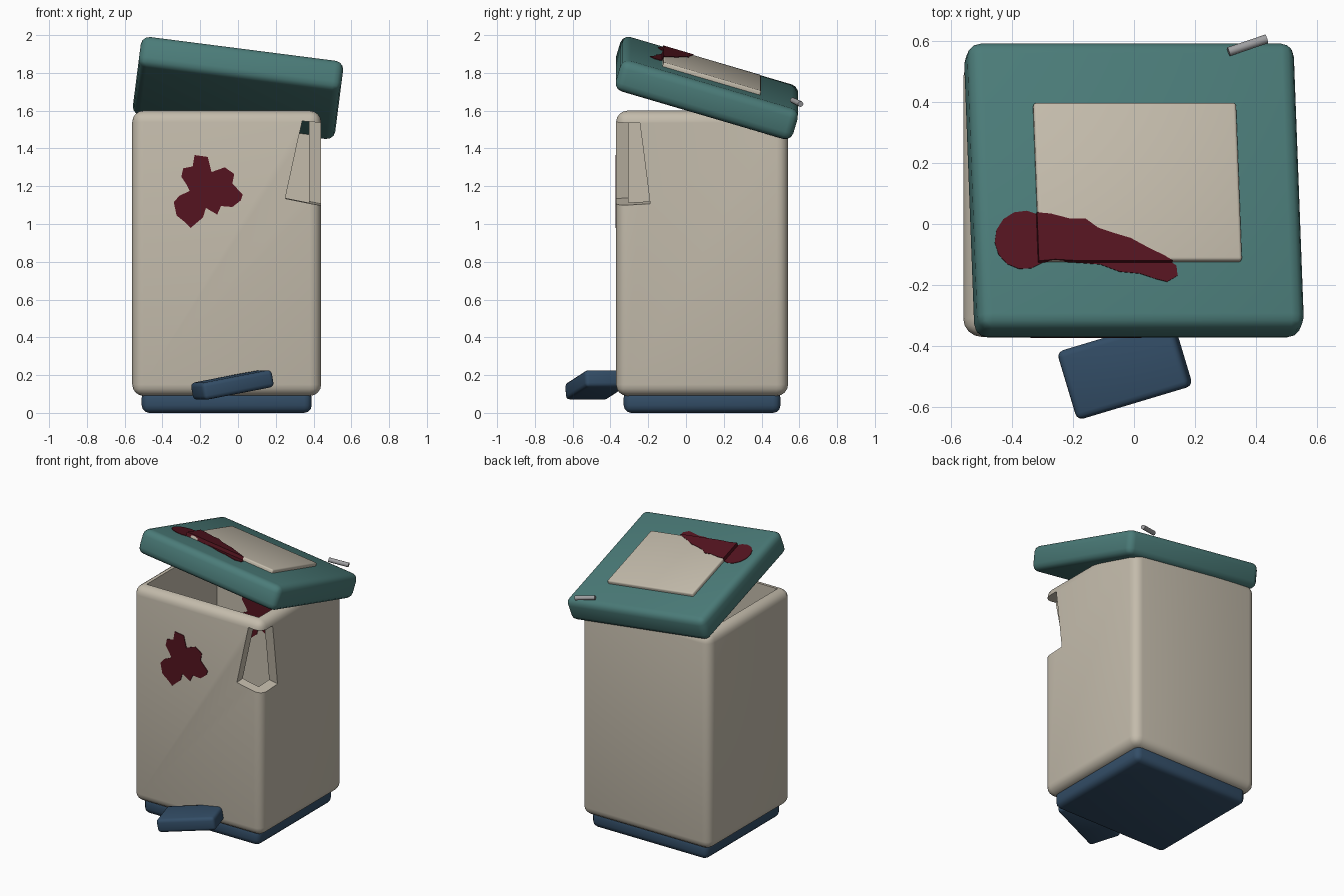
import bpy, bmesh
from math import radians, cos, sin
from mathutils import Matrix, Vector, Euler

if "Cube" in bpy.data.objects:
    bpy.data.objects.remove(bpy.data.objects["Cube"])


def material(name, rgb):
    m = bpy.data.materials.new(name)
    m.diffuse_color = (*rgb, 1)
    m.use_nodes = True
    m.node_tree.nodes["Principled BSDF"].inputs["Base Color"].default_value = m.diffuse_color
    return m


CREAM = material("cream", (0.55, 0.50, 0.41))
TEAL = material("teal", (0.07, 0.20, 0.19))
NAVY = material("navy", (0.033, 0.075, 0.135))
RED = material("dark_red", (0.09, 0.007, 0.014))
STEEL = material("steel", (0.35, 0.35, 0.36))


def finish(name, bm, mat=None, matrix=Matrix()):
    bmesh.ops.recalc_face_normals(bm, faces=bm.faces[:])
    me = bpy.data.meshes.new(name)
    bm.to_mesh(me)
    bm.free()
    ob = bpy.data.objects.new(name, me)
    bpy.context.collection.objects.link(ob)
    ob.matrix_world = matrix
    if mat:
        me.materials.append(mat)
    return ob


def smooth(ob, angle=35):
    bpy.ops.object.select_all(action='DESELECT')
    ob.select_set(True)
    bpy.context.view_layer.objects.active = ob
    bpy.ops.object.shade_smooth_by_angle(angle=radians(angle))


def box(name, lo, hi, bevel=0, mat=None, matrix=Matrix(), segments=3):
    lo, hi = Vector(lo), Vector(hi)
    bm = bmesh.new()
    bmesh.ops.create_cube(bm, size=1)
    for v in bm.verts:
        v.co = (lo + hi) / 2 + v.co * (hi - lo)
    if bevel:
        bmesh.ops.bevel(bm, geom=bm.edges[:], offset=bevel, segments=segments,
                        profile=0.5, affect='EDGES')
    return finish(name, bm, mat, matrix)


def plate(name, pts, z0, z1, matrix, cuts=()):
    """Thin stain slab from a 2D outline, optionally trimmed by planes."""
    bm = bmesh.new()
    bm.faces.new([bm.verts.new((x, y, z0)) for x, y in pts])
    bmesh.ops.triangulate(bm, faces=bm.faces[:])
    for co, no in cuts:
        bmesh.ops.bisect_plane(bm, geom=bm.verts[:] + bm.edges[:] + bm.faces[:],
                               plane_co=co, plane_no=no, clear_inner=True)
    new = bmesh.ops.extrude_face_region(bm, geom=bm.faces[:])["geom"]
    bmesh.ops.translate(bm, vec=(0, 0, z1 - z0),
                        verts=[g for g in new if isinstance(g, bmesh.types.BMVert)])
    return finish(name, bm, RED, matrix)


def cut(ob, cutter):
    mod = ob.modifiers.new("cut", 'BOOLEAN')
    mod.operation, mod.solver, mod.object = 'DIFFERENCE', 'EXACT', cutter
    bpy.context.view_layer.objects.active = ob
    bpy.ops.object.modifier_apply(modifier=mod.name)
    bpy.data.objects.remove(cutter)


# Bin body: rounded box, hollowed
body = box("bin_body", (-0.56, -0.37, 0.09), (0.44, 0.54, 1.60), 0.06, CREAM, segments=4)
cut(body, box("cavity_cutter", (-0.495, -0.305, 0.16), (0.375, 0.475, 1.9)))

# Broken corner: tapered hole through the front right edge
bm = bmesh.new()
rings = [[(0.25, -0.45, 1.13), (0.50, -0.45, 1.08), (0.50, -0.19, 1.095), (0.25, -0.19, 1.145)],
         [(0.34, -0.45, 1.545), (0.50, -0.45, 1.53), (0.50, -0.245, 1.53), (0.34, -0.245, 1.545)]]
vs = [bm.verts.new(p) for r in rings for p in r]
bmesh.ops.convex_hull(bm, input=vs)
cut(body, finish("notch_cutter", bm))
smooth(body)

# Base plinth
smooth(box("base", (-0.51, -0.33, 0.0), (0.39, 0.50, 0.12), 0.04, NAVY))

# Crooked foot pedal
pedal_m = Matrix.Translation((-0.03, -0.475, 0.148)) @ Euler(
    (0, radians(-10.5), radians(16.7))).to_matrix().to_4x4()
smooth(box("pedal", (-0.197, -0.117, -0.046), (0.197, 0.117, 0.046), 0.022, NAVY, pedal_m))

# Tilted lid with raised panel
lid_m = Matrix.Translation((0, 0.11, 1.72)) @ Euler(
    (radians(-16.5), radians(7.3), 0)).to_matrix().to_4x4()
smooth(box("lid", (-0.54, -0.49, -0.085), (0.54, 0.49, 0.085), 0.045, TEAL, lid_m))
smooth(box("lid_panel", (-0.335, -0.27, 0.06), (0.335, 0.27, 0.108), 0.01, CREAM, lid_m))

# Loose hinge pin
a, b = Vector((0.31, 0.565, 1.655)), Vector((0.435, 0.607, 1.635))
bm = bmesh.new()
bmesh.ops.create_cone(bm, cap_ends=True, segments=12, radius1=0.015, radius2=0.015,
                      depth=(b - a).length)
pin_m = Matrix.Translation((a + b) / 2) @ (b - a).to_track_quat('Z', 'Y').to_matrix().to_4x4()
smooth(finish("hinge_pin", bm, STEEL, pin_m))

# Splat on the front wall, repeated on the inner back wall
splat = [(-.23, 1.365), (-.16, 1.355), (-.14, 1.275), (-.07, 1.30), (-.02, 1.265),
         (-.03, 1.215), (.025, 1.155), (.015, 1.125), (-.03, 1.09), (-.09, 1.095),
         (-.11, 1.05), (-.17, 1.085), (-.185, 1.035), (-.25, .98), (-.275, 1.005),
         (-.325, 1.045), (-.34, 1.115), (-.31, 1.15), (-.255, 1.175), (-.27, 1.205),
         (-.30, 1.25), (-.29, 1.295), (-.24, 1.305)]
for name, y in (("front_stain", -0.37), ("inner_stain", 0.475)):
    plate(name, splat, -0.002, 0.004,
          Matrix.Translation((0, y, 0)) @ Matrix.Rotation(radians(90), 4, 'X'))

# Smear across the lid and over its panel: round head with a wavy tail (seen from above)
head = [(-.36 + .096 * cos(radians(t)), -.05 + .096 * sin(radians(t)))
        for t in range(60, 311, 25)]
tail = [(-.26, -.12), (-.177, -.125), (-.11, -.13), (-.046, -.154), (.02, -.16),
        (.07, -.177), (.11, -.187), (.144, -.167), (.14, -.134), (.10, -.108),
        (.046, -.082), (-.013, -.05), (-.07, -.033), (-.12, -.016), (-.16, .013),
        (-.21, .013), (-.275, .03)]
smear = []
for x, y in head + tail:
    ly = (y - 0.137) / 0.959
    smear.append(((x - 0.0116 + 0.036 * ly) / 0.992, ly))
plate("lid_stain", smear, 0.08, 0.088, lid_m)
plate("panel_stain", smear, 0.08, 0.111, lid_m,
      [((-0.338, 0, 0), (1, 0, 0)), ((0, -0.273, 0), (0, 1, 0))])
